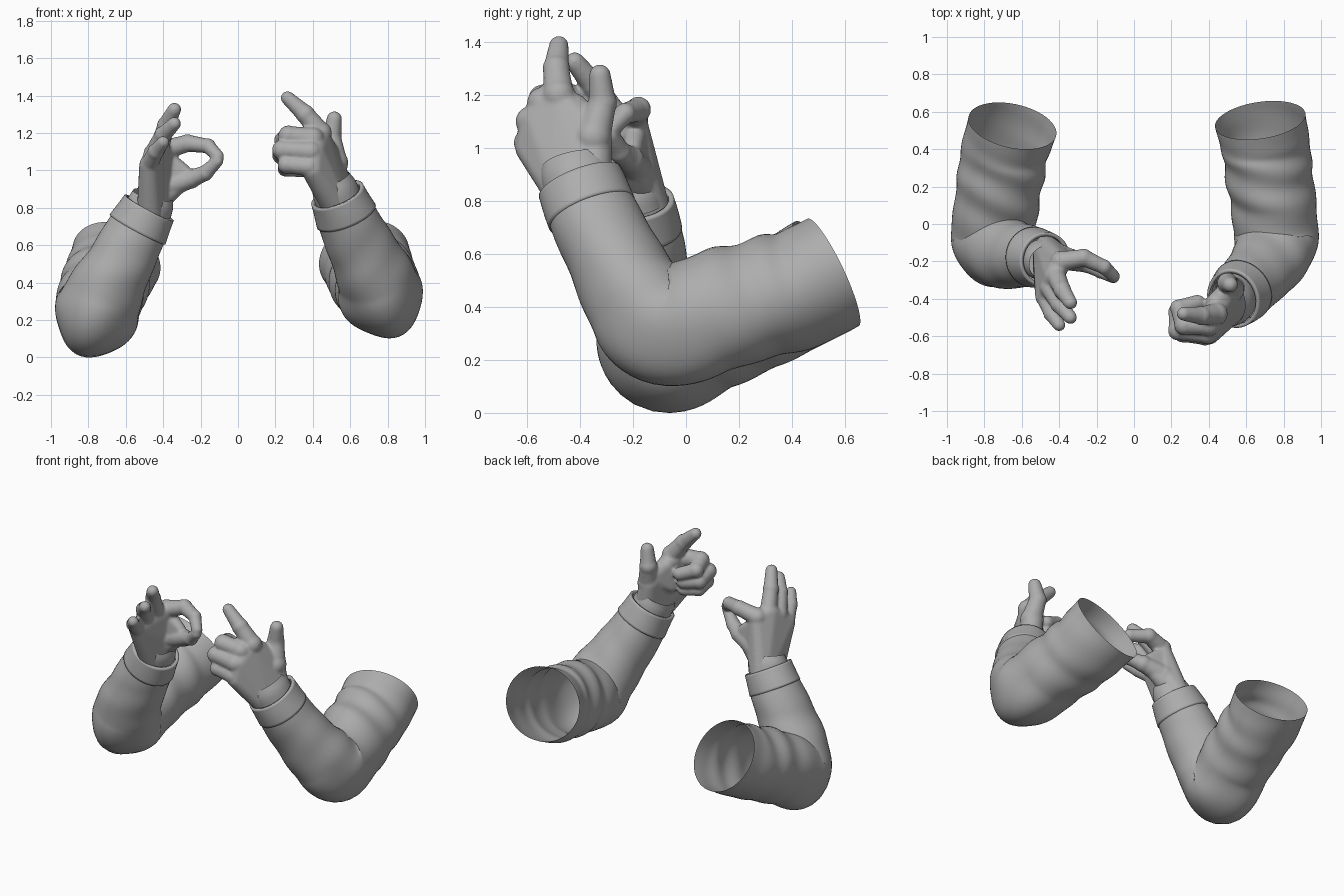
import bpy, bmesh, math
from mathutils import Vector

if "Cube" in bpy.data.objects:
    bpy.data.objects.remove(bpy.data.objects["Cube"])

grey = bpy.data.materials.new("plain grey")
grey.use_nodes = True
GREY = (0.42, 0.42, 0.42, 1)
grey.diffuse_color = GREY
grey.node_tree.nodes["Principled BSDF"].inputs["Base Color"].default_value = GREY


def add_object(name, bm):
    bmesh.ops.recalc_face_normals(bm, faces=bm.faces)
    mesh = bpy.data.meshes.new(name)
    bm.to_mesh(mesh)
    bm.free()
    mesh.materials.append(grey)
    ob = bpy.data.objects.new(name, mesh)
    bpy.context.collection.objects.link(ob)
    bpy.ops.object.select_all(action='DESELECT')
    ob.select_set(True)
    bpy.context.view_layer.objects.active = ob
    bpy.ops.object.shade_smooth_by_angle(angle=math.radians(50))
    return ob


def spline(stations, steps):
    """Smooth samples through stations (x, y, z, radius in bend plane, radius across)."""
    pts = [Vector(s) for s in stations]
    pts = [2 * pts[0] - pts[1]] + pts + [2 * pts[-1] - pts[-2]]
    out = []
    for i in range(1, len(pts) - 2):
        a, b, c, d = pts[i - 1:i + 3]
        for k in range(steps):
            t = k / steps
            out.append(b + (c - a) * (t / 2) + (2 * a - 5 * b + 4 * c - d) * (t * t / 2)
                       + (3 * b - a - 3 * c + d) * (t ** 3 / 2))
    return out + [pts[-2]]


def sweep(name, samples, normal, fold=None, sides=56):
    """Skin elliptical rings along the samples, with optional cloth folds."""
    bm = bmesh.new()
    rings = []
    last = len(samples) - 1
    for i, s in enumerate(samples):
        lo, hi = samples[max(i - 2, 0)], samples[min(i + 2, last)]
        tangent = Vector((hi - lo)[:3]).normalized()
        inward = normal.cross(tangent).normalized()
        across = tangent.cross(inward)
        ring = []
        for j in range(sides):
            th = 2 * math.pi * j / sides
            scale = 1 + (fold(i / last, th) if fold else 0)
            ring.append(bm.verts.new(Vector(s[:3]) + scale * (
                inward * s[3] * math.cos(th) + across * s[4] * math.sin(th))))
        rings.append(ring)
    for r, q in zip(rings, rings[1:]):
        for j in range(sides):
            k = (j + 1) % sides
            bm.faces.new((r[j], r[k], q[k], q[j]))
    return add_object(name, bm)


def cloth(t, th):
    """Slanting folds near the inner elbow and a narrowed outer elbow."""
    inner = (1 + math.cos(th)) / 2
    elbow = math.exp(-((t - 0.52) / 0.14) ** 2)
    upper = math.exp(-((t - 0.28) / 0.14) ** 2)
    fade = min(1, 6 * t, 6 * (1 - t))
    folds = math.sin(44 * t + 2.5 * math.sin(th)) * (0.01 + 0.03 * inner * upper)
    drape = 0.02 * math.sin(3 * th + 9 * t)
    point = -0.07 * elbow * math.sin(2 * th) ** 2 * (1 - inner)
    return fade * (folds + drape) + point + 0.012 * math.sin(2 * th + 1)


def hull(bm, balls):
    """Rounded solid wrapped around balls (x, y, z, radius)."""
    part = bmesh.new()
    for x, y, z, r in balls:
        made = bmesh.ops.create_icosphere(part, subdivisions=3, radius=r)
        bmesh.ops.translate(part, verts=made["verts"], vec=(x, y, z))
    res = bmesh.ops.convex_hull(part, input=part.verts)
    junk = {g for g in res["geom_interior"] + res["geom_unused"]
            if isinstance(g, bmesh.types.BMVert)}
    bmesh.ops.delete(part, geom=list(junk), context='VERTS')
    tmp = bpy.data.meshes.new("tmp")
    part.to_mesh(tmp)
    part.free()
    bm.from_mesh(tmp)
    bpy.data.meshes.remove(tmp)


def make_hand(name, palm, web, fingers):
    bm = bmesh.new()
    hull(bm, palm)
    hull(bm, web)
    for finger in fingers:
        for pair in zip(finger, finger[1:]):
            hull(bm, pair)
        # slightly swollen joints
        for x, y, z, r in finger[:-1]:
            hull(bm, [(x, y, z, r * 1.07)])
    ob = add_object(name, bm)
    remesh = ob.modifiers.new("blend", 'REMESH')
    remesh.mode = 'VOXEL'
    remesh.voxel_size = 0.008
    remesh.use_smooth_shade = True
    soften = ob.modifiers.new("soften", 'SMOOTH')
    soften.factor = 0.5
    soften.iterations = 8


def make_arm(side, stations, wrist):
    p = [Vector(s[:3]) for s in stations]
    normal = (p[4] - p[0]).cross(p[-1] - p[4]).normalized()
    samples = spline(stations, 12)
    sweep(side + "_sleeve", samples[:-3], normal, cloth)
    # thick turned cuff
    band = [s + Vector((0, 0, 0, 0.007, 0.007)) for s in samples[-11:]]
    cuff = sweep(side + "_cuff", band, normal,
                 lambda t, th: 0.02 * math.sin(2 * th + 2 * t))
    solid = cuff.modifiers.new("thickness", 'SOLIDIFY')
    solid.thickness = 0.02
    solid.offset = -1
    # glove hem at the wrist
    sweep(side + "_glove_hem", spline(wrist, 4), normal)


# Left arm, pointing hand
make_arm("left", [
    (0.675, 0.555, 0.53, 0.22, 0.25), (0.7, 0.42, 0.466, 0.225, 0.24),
    (0.72, 0.27, 0.425, 0.225, 0.235), (0.75, 0.1, 0.375, 0.23, 0.23),
    (0.765, -0.08, 0.33, 0.23, 0.23), (0.73, -0.185, 0.43, 0.2, 0.21),
    (0.665, -0.265, 0.57, 0.178, 0.185), (0.59, -0.345, 0.73, 0.168, 0.165),
    (0.53, -0.4, 0.87, 0.155, 0.145)],
    [(0.535, -0.395, 0.85, 0.137, 0.125), (0.515, -0.41, 0.9, 0.138, 0.122),
     (0.495, -0.42, 0.945, 0.13, 0.108)])
make_hand("left_hand",
    [(0.55, -0.36, 0.84, 0.08), (0.51, -0.46, 0.84, 0.08), (0.43, -0.48, 1.18, 0.06),
     (0.41, -0.57, 1.1, 0.057), (0.4, -0.585, 1.0, 0.06), (0.51, -0.34, 1.04, 0.06)],
    [(0.5, -0.36, 1.08, 0.055), (0.44, -0.42, 1.15, 0.055), (0.42, -0.44, 1.02, 0.05)],
    [[(0.44, -0.48, 1.2, 0.058), (0.36, -0.49, 1.3, 0.049), (0.265, -0.48, 1.387, 0.037)],
     [(0.4, -0.54, 1.17, 0.057), (0.27, -0.54, 1.185, 0.052),
      (0.24, -0.45, 1.16, 0.045), (0.34, -0.42, 1.12, 0.042)],
     [(0.39, -0.585, 1.1, 0.055), (0.235, -0.57, 1.11, 0.05),
      (0.23, -0.47, 1.08, 0.045), (0.33, -0.44, 1.06, 0.041)],
     [(0.38, -0.595, 1.02, 0.052), (0.26, -0.585, 1.03, 0.046),
      (0.255, -0.5, 1.01, 0.042), (0.34, -0.46, 1, 0.038)],
     [(0.52, -0.35, 1.04, 0.066), (0.5, -0.315, 1.17, 0.052), (0.515, -0.325, 1.275, 0.041)]])

# Right arm, hand with thumb and index finger forming a ring
make_arm("right", [
    (-0.65, 0.525, 0.525, 0.22, 0.25), (-0.685, 0.4, 0.45, 0.222, 0.24),
    (-0.71, 0.25, 0.385, 0.225, 0.235), (-0.74, 0.08, 0.305, 0.225, 0.23),
    (-0.76, -0.08, 0.23, 0.23, 0.23), (-0.715, -0.14, 0.35, 0.2, 0.21),
    (-0.635, -0.165, 0.5, 0.18, 0.18), (-0.55, -0.175, 0.66, 0.16, 0.165),
    (-0.475, -0.19, 0.8, 0.135, 0.145)],
    [(-0.48, -0.19, 0.78, 0.115, 0.125), (-0.465, -0.2, 0.83, 0.112, 0.122),
     (-0.455, -0.21, 0.87, 0.1, 0.108)])
make_hand("right_hand",
    [(-0.47, -0.13, 0.77, 0.07), (-0.47, -0.25, 0.77, 0.07), (-0.39, -0.2, 1.1, 0.054),
     (-0.43, -0.28, 1.12, 0.053), (-0.475, -0.39, 1.03, 0.053), (-0.4, -0.17, 0.91, 0.06)],
    [(-0.39, -0.19, 1.07, 0.045), (-0.29, -0.2, 1.0, 0.035),
     (-0.3, -0.2, 0.93, 0.04), (-0.39, -0.18, 0.87, 0.06)],
    [[(-0.39, -0.2, 1.11, 0.054), (-0.27, -0.18, 1.145, 0.046),
      (-0.16, -0.23, 1.13, 0.039), (-0.108, -0.28, 1.075, 0.034)],
     [(-0.42, -0.27, 1.12, 0.053), (-0.385, -0.35, 1.24, 0.046), (-0.34, -0.42, 1.325, 0.037)],
     [(-0.45, -0.34, 1.09, 0.052), (-0.4, -0.43, 1.19, 0.045), (-0.34, -0.5, 1.25, 0.036)],
     [(-0.475, -0.39, 1.03, 0.049), (-0.44, -0.48, 1.1, 0.042), (-0.4, -0.54, 1.15, 0.034)],
     [(-0.39, -0.18, 0.91, 0.065), (-0.25, -0.21, 0.955, 0.05),
      (-0.175, -0.25, 0.985, 0.041), (-0.11, -0.285, 1.05, 0.033)]])
